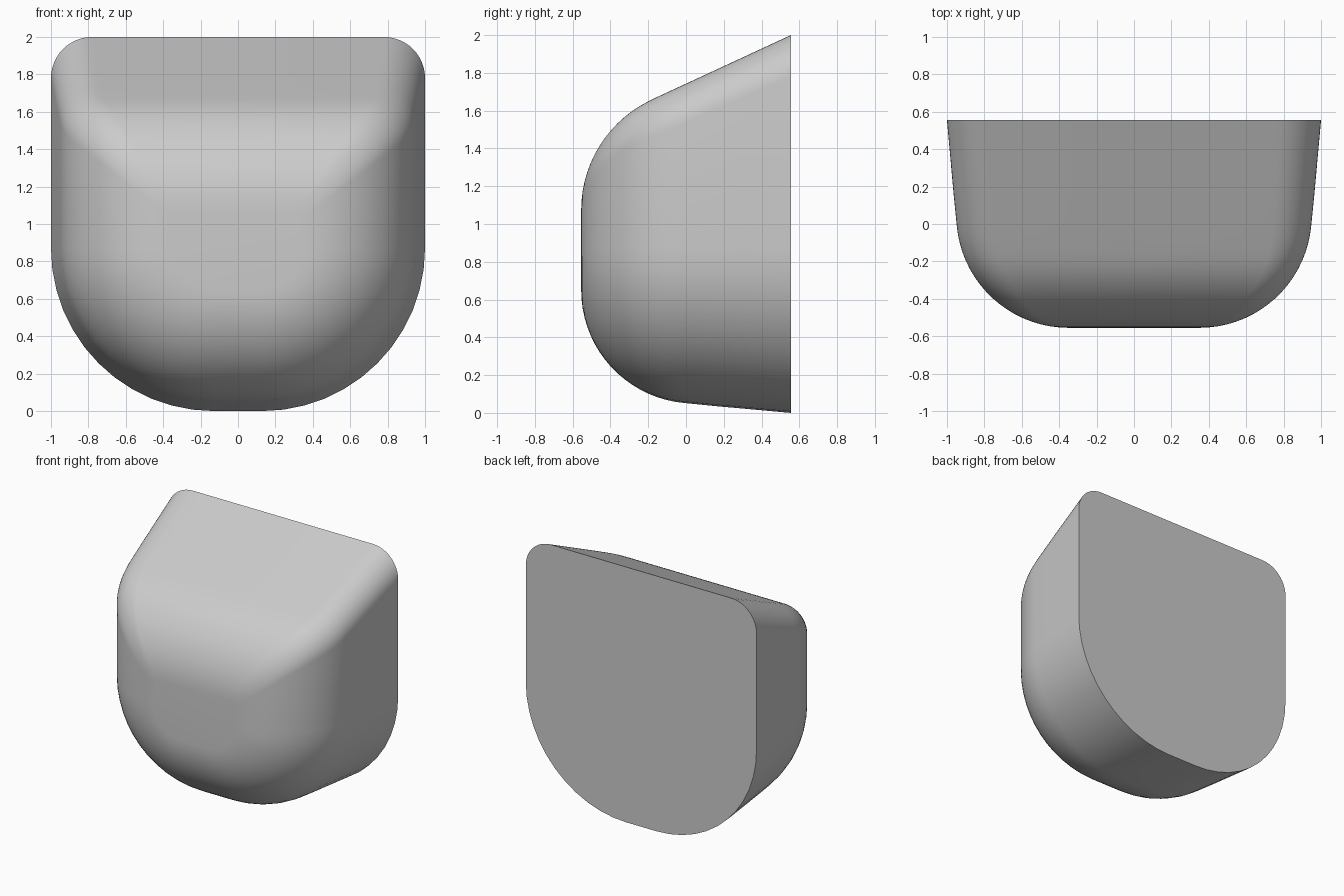
import bpy, bmesh
from math import sin, cos, pi, sqrt, radians

if "Cube" in bpy.data.objects:
    bpy.data.objects.remove(bpy.data.objects["Cube"])

BACK, FRONT = 0.555, -0.555
SIDE_R, TOP_R = 0.6, 0.645      # front edge roundings
TOP_SLOPE = 0.463


def half_width(y):
    # rounded front edge, then a slight draft out to the back
    if y < 0:
        k = (FRONT + SIDE_R - y) / SIDE_R
        return 0.35 + SIDE_R * sqrt(max(0, 1 - k * k))
    return 0.95 + 0.05 * y / BACK


def top_height(y):
    # rounded brow, then a straight slope up to the back
    if y < -0.18:
        k = (FRONT + TOP_R - y) / TOP_R
        return 1.073 + TOP_R * sqrt(max(0, 1 - k * k))
    return 2 - TOP_SLOPE * (BACK - y)


def outline(y):
    # shield-shaped slice: large bottom corners, small top corners
    w, t = half_width(y), top_height(y)
    d = 1 - w
    rb = 0.87 - d
    rt = 0.04 + 0.18 * (w - 0.35) / 0.65
    pts = []
    n = 12
    for i in range(n + 1):
        a = -pi / 2 + pi / 2 * i / n
        pts.append((w - rb + rb * cos(a), d + rb + rb * sin(a)))
    for i in range(n + 1):
        a = pi / 2 * i / n
        pts.append((w - rt + rt * cos(a), t - rt + rt * sin(a)))
    pts += [(-x, z) for x, z in reversed(pts)]
    return [(x, y, z) for x, z in pts]


# slices: dense around the rounded front, sparse along the straight walls
steps = 18
ys = [FRONT + SIDE_R - SIDE_R * cos(radians(85) * i / steps) for i in range(steps + 1)]
ys += [0.15, 0.35, BACK]

bm = bmesh.new()
rings = [[bm.verts.new(p) for p in outline(y)] for y in ys]
for a, b in zip(rings, rings[1:]):
    for i in range(len(a)):
        j = (i + 1) % len(a)
        bm.faces.new((a[i], a[j], b[j], b[i]))
bm.faces.new(rings[0])
bm.faces.new(rings[-1])
bmesh.ops.recalc_face_normals(bm, faces=bm.faces)

# rounded shell body with flat back
mesh = bpy.data.meshes.new("rounded_body")
bm.to_mesh(mesh)
bm.free()
body = bpy.data.objects.new("rounded_body", mesh)
bpy.context.collection.objects.link(body)
bpy.context.view_layer.objects.active = body
body.select_set(True)
bpy.ops.object.shade_smooth_by_angle(angle=radians(35))
